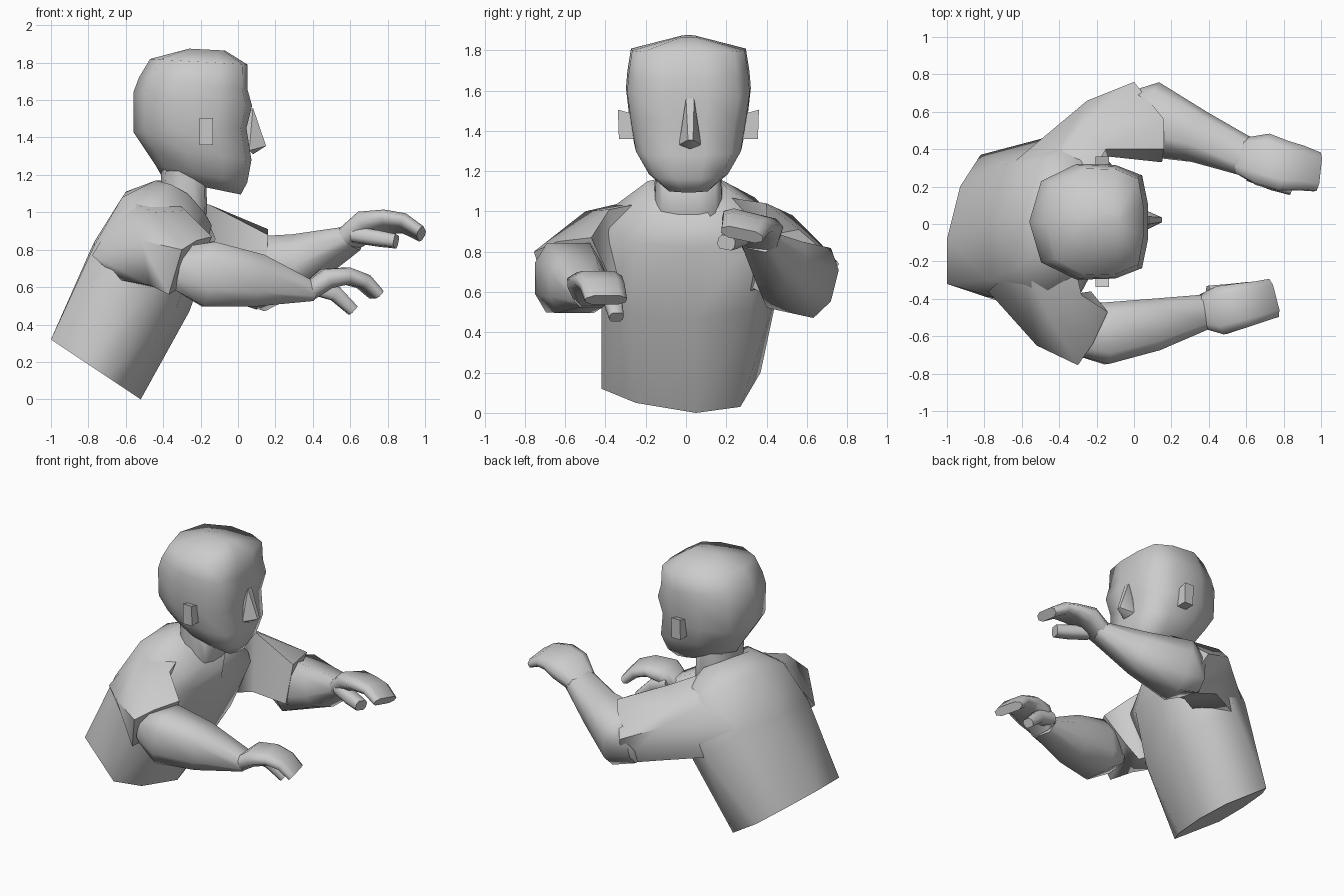
import bpy, bmesh, math
from mathutils import Vector


def finish(name, bm, angle):
    bmesh.ops.recalc_face_normals(bm, faces=bm.faces)
    mesh = bpy.data.meshes.new(name)
    bm.to_mesh(mesh)
    bm.free()
    ob = bpy.data.objects.new(name, mesh)
    bpy.context.collection.objects.link(ob)
    bpy.ops.object.select_all(action='DESELECT')
    ob.select_set(True)
    bpy.context.view_layer.objects.active = ob
    bpy.ops.object.shade_smooth_by_angle(angle=math.radians(angle))
    return ob


def loft(name, rings, angle=72):
    """Skin a series of equal-sized point rings and cap both ends."""
    bm = bmesh.new()
    loops = [[bm.verts.new(p) for p in ring] for ring in rings]
    n = len(loops[0])
    for a, b in zip(loops, loops[1:]):
        for i in range(n):
            j = (i + 1) % n
            bm.faces.new((a[i], a[j], b[j], b[i]))
    bm.faces.new(loops[0])
    bm.faces.new(loops[-1])
    return finish(name, bm, angle)


SECTION = [(1, -.45), (1, .45), (.65, 1), (-.65, 1), (-1, .45), (-1, -.45), (-.65, -1), (.65, -1)]


def limb(name, path, roll=0):
    """Tube along path points (x, y, z, half width, half height)."""
    rings = []
    pts = [Vector(p[:3]) for p in path]
    for i, p in enumerate(path):
        d = (pts[min(i + 1, len(pts) - 1)] - pts[max(i - 1, 0)]).normalized()
        side = Vector((0, 0, 1)).cross(d).normalized()
        up = d.cross(side)
        c, s = math.cos(math.radians(roll)), math.sin(math.radians(roll))
        side, up = side * c + up * s, up * c - side * s
        rings.append([pts[i] + side * a * p[3] + up * b * p[4] for a, b in SECTION])
    return loft(name, rings)


def hull(name, pts, angle=50):
    bm = bmesh.new()
    for p in pts:
        bm.verts.new(p)
    bmesh.ops.convex_hull(bm, input=bm.verts)
    return finish(name, bm, angle)


# Torso: leaning, slightly twisted shirt body
loft("torso", [
    [(-.52, .05, 0), (-.565, .27, .03), (-.82, .37, .2), (-.93, .2, .275), (-1, -.08, .32),
     (-1, -.32, .32), (-.82, -.38, .2), (-.70, -.42, .12), (-.595, -.25, .05)],
    [(-.26, .05, .47), (-.28, .32, .5), (-.48, .46, .62), (-.68, .32, .82), (-.77, .02, .84),
     (-.77, -.3, .82), (-.65, -.42, .72), (-.46, -.42, .58), (-.33, -.27, .48)],
    [(-.17, .05, .82), (-.12, .32, .86), (-.28, .46, .95), (-.48, .34, 1.07), (-.6, .05, 1.11),
     (-.62, -.23, 1.08), (-.5, -.42, .98), (-.3, -.4, .9), (-.22, -.25, .84)],
    [(-.14, .03, .93), (-.19, .14, 1.02), (-.28, .2, 1.12), (-.38, .15, 1.17), (-.44, .03, 1.17),
     (-.44, -.1, 1.17), (-.36, -.19, 1.15), (-.27, -.18, 1.1), (-.18, -.12, 1.0)]])

# Sleeves: shoulder root, shoulder cap, cuff
loft("right_sleeve", [
    [(-.34, -.12, 1.06), (-.6, -.2, 1.07), (-.78, -.36, .77), (-.64, -.4, .64), (-.38, -.33, .58)],
    [(-.28, -.38, 1.01), (-.45, -.5, 1.0), (-.52, -.65, .85), (-.47, -.58, .61), (-.36, -.38, .58)],
    [(-.14, -.47, .87), (-.22, -.64, .85), (-.3, -.755, .8), (-.37, -.68, .56), (-.23, -.36, .64)]])
loft("left_sleeve", [
    [(-.3, .14, 1.08), (-.55, .16, 1.08), (-.68, .3, .82), (-.52, .41, .62), (-.28, .3, .6)],
    [(-.15, .4, 1.04), (-.28, .53, .98), (-.25, .66, .85), (-.2, .6, .58), (-.13, .36, .62)],
    [(.16, .4, .88), (.16, .56, .91), (0, .76, .74), (.1, .6, .48), (.15, .33, .62)]])

# Forearms, hands and thumbs
limb("right_arm", [(-.3, -.57, .7, .13, .12), (-.16, -.585, .67, .165, .175),
                   (.1, -.54, .635, .14, .14), (.4, -.465, .575, .09, .05)])
limb("right_hand", [(.37, -.465, .57, .09, .05), (.47, -.46, .645, .13, .055), (.58, -.435, .66, .12, .045),
                    (.67, -.415, .63, .11, .04), (.74, -.397, .56, .105, .03)])
limb("right_thumb", [(.4, -.38, .6, .05, .04), (.52, -.365, .565, .045, .04), (.615, -.345, .475, .035, .03)])
limb("left_arm", [(-.02, .56, .68, .14, .14), (.09, .56, .67, .19, .18),
                  (.35, .465, .745, .13, .13), (.61, .355, .86, .1, .055)], -12)
limb("left_hand", [(.58, .36, .85, .1, .055), (.69, .345, .93, .14, .06), (.8, .31, .95, .135, .045),
                   (.89, .3, .94, .12, .04), (.98, .278, .885, .105, .033)], -14)
limb("left_thumb", [(.62, .28, .88, .05, .04), (.75, .23, .86, .05, .04), (.845, .2, .845, .045, .035)], -10)

# Neck and head: tilted rings (back x, back z, front x, front z, half width)
OUTLINE = [(-1, 0), (-.8, .7), (-.2, 1), (.45, .98), (.9, .8), (1, .3),
           (1, -.3), (.9, -.8), (.45, -.98), (-.2, -1), (-.8, -.7)]


def tilted(xb, zb, xf, zf, w):
    return [(xb + (xf - xb) * (u + 1) / 2, .012 + w * v, zb + (zf - zb) * (u + 1) / 2) for u, v in OUTLINE]


loft("neck", [tilted(*r) for r in [(-.43, 1.05, -.22, .86, .15), (-.41, 1.17, -.165, 1.0, .17),
                                   (-.42, 1.3, -.17, 1.2, .16)]])
loft("head", [tilted(*r) for r in [
    (-.4, 1.18, .015, 1.095, .12), (-.44, 1.25, .05, 1.16, .2), (-.5, 1.34, .072, 1.28, .265),
    (-.56, 1.43, .045, 1.45, .29), (-.56, 1.64, .075, 1.57, .31), (-.53, 1.72, .05, 1.66, .303),
    (-.47, 1.82, .05, 1.79, .285), (-.26, 1.875, -.07, 1.865, .04)]])

# Nose and ears
hull("nose", [(.08, .0, 1.56), (.08, .04, 1.56), (.06, -.035, 1.33), (.06, .075, 1.33), (.08, .02, 1.31),
              (.15, .01, 1.355), (.15, .035, 1.355), (0, .02, 1.45)])
for side, name in ((1, "left_ear"), (-1, "right_ear")):
    hull(name, [(x, .012 + side * y, z + dz) for x in (-.205, -.135)
                for y, z, dz in ((.26, 1.36, 0), (.345, 1.36, 0), (.26, 1.48, 0), (.35, 1.48, .025))])
